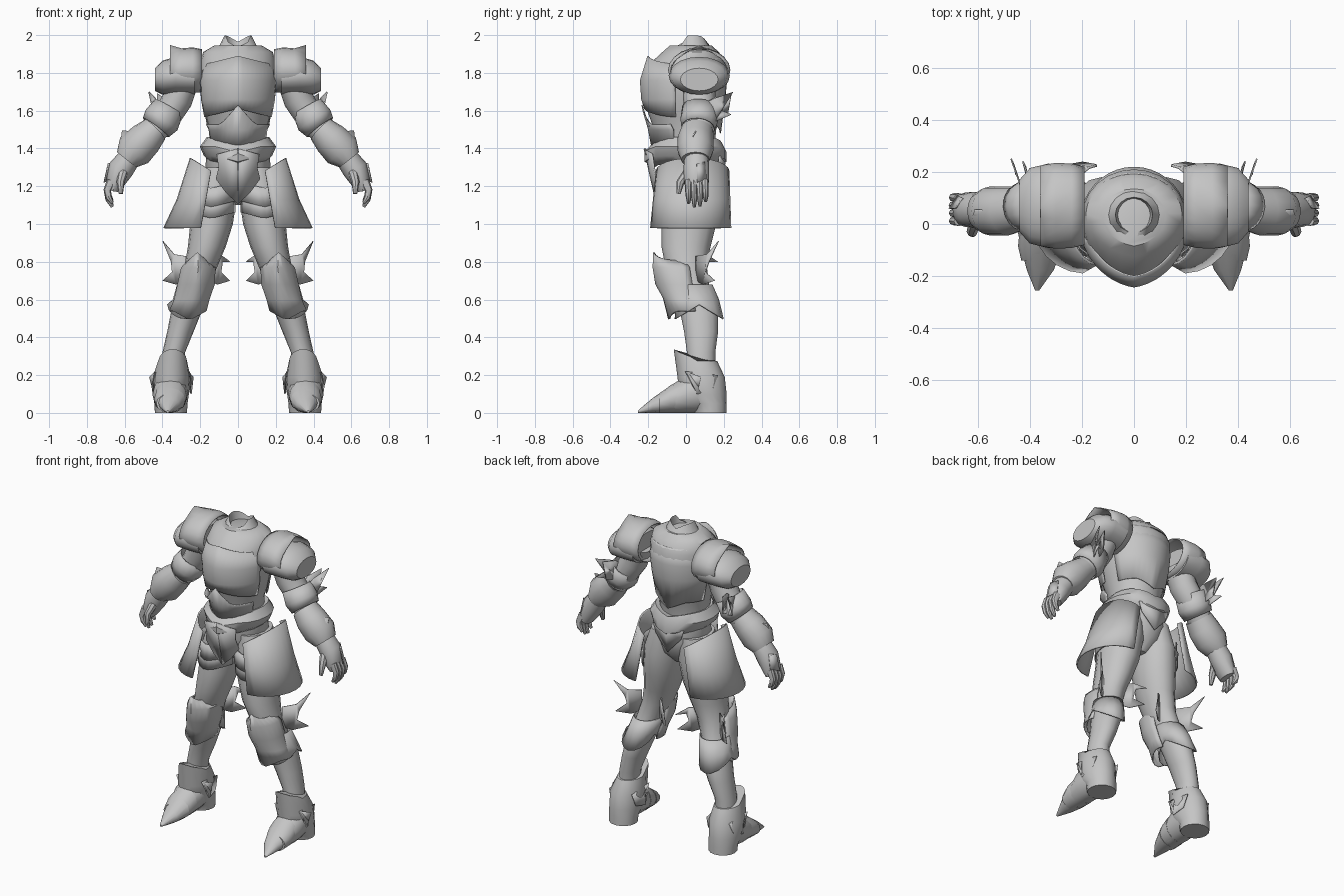
import bpy, bmesh, math
from mathutils import Vector

steel = bpy.data.materials.new("steel grey")
steel.diffuse_color = (0.56, 0.56, 0.56, 1)


def finish(bm, name, mirror, thick=0.0, angle=40):
    bmesh.ops.recalc_face_normals(bm, faces=bm.faces)
    me = bpy.data.meshes.new(name)
    bm.to_mesh(me)
    bm.free()
    ob = bpy.data.objects.new(name, me)
    bpy.context.collection.objects.link(ob)
    me.materials.append(steel)
    bpy.ops.object.select_all(action='DESELECT')
    ob.select_set(True)
    bpy.context.view_layer.objects.active = ob
    bpy.ops.object.shade_smooth_by_angle(angle=math.radians(angle))
    if thick:
        ob.modifiers.new("thickness", 'SOLIDIFY').thickness = thick
    if mirror:
        ob.modifiers.new("mirror", 'MIRROR')
    return ob


def loft(name, rings, axis=None, n=16, arc=None, caps=True, warp=None, mirror=True, thick=0.0):
    """Skin elliptical rings (x, y, z, ru, rv); each ring is square to the axis or to the path."""
    bm = bmesh.new()
    cs = [Vector(r[:3]) for r in rings]
    loops = []
    for i, r in enumerate(rings):
        t = Vector(axis) if axis else cs[min(i + 1, len(cs) - 1)] - cs[max(i - 1, 0)]
        t.normalize()
        v = Vector((0, 0, 1)) if abs(t.y) > 0.9 else Vector((0, 1, 0))
        v = (v - t * v.dot(t)).normalized()
        u = v.cross(t)
        a0, a1 = arc if arc else (-90, 270)
        loop = []
        for k in range(n + 1 if arc else n):
            a = math.radians(a0 + (a1 - a0) * k / n)
            p = cs[i] + u * math.cos(a) * r[3] + v * math.sin(a) * r[4]
            if warp:
                p = Vector(warp(p.x, p.y, p.z, i))
            loop.append(bm.verts.new(p))
        loops.append(loop)
    for A, B in zip(loops, loops[1:]):
        m = len(A)
        for k in range(m - 1 if arc else m):
            j = (k + 1) % m
            bm.faces.new((A[k], A[j], B[j], B[k]))
    if caps and not arc:
        bm.faces.new(loops[0])
        bm.faces.new(loops[-1])
    return finish(bm, name, mirror, thick)


def plate(name, pts, mirror=True, thick=0.006):
    bm = bmesh.new()
    bm.faces.new([bm.verts.new(p) for p in pts])
    bmesh.ops.triangulate(bm, faces=bm.faces[:])
    return finish(bm, name, mirror, thick)


Z = (0, 0, 1)


def tri(d, w):
    return max(0.0, 1 - abs(d) / w)


# Torso with a keeled chest
def keel(x, y, z, i):
    return (x, y - (0.03 * tri(x, 0.2) if y < 0 else 0), z)


loft("torso", [(0, .02, 1.40, .145, .13), (0, .01, 1.5, .15, .15), (0, .01, 1.58, .175, .178),
               (0, 0, 1.68, .198, .2), (0, .005, 1.76, .205, .207), (0, .025, 1.85, .2, .185),
               (0, .04, 1.91, .185, .135), (0, .04, 1.945, .125, .095)], Z, 24, warp=keel, mirror=False)
loft("breastplate", [(0, 0, 1.56, .185, .188), (0, 0, 1.66, .203, .203),
                     (0, 0, 1.76, .208, .21), (0, .02, 1.84, .19, .19)], Z, 20, (-165, -15),
     warp=lambda x, y, z, i: keel(x, y - .004, z + (.05 * tri(x, .2) if i in (0, 3) else 0), i),
     mirror=False, thick=.006)
loft("abdomen_plate", [(0, .01, 1.42, .15, .15), (0, .01, 1.5, .16, .165), (0, 0, 1.53, .175, .19)],
     Z, 16, (-160, -20), mirror=False, thick=.006,
     warp=lambda x, y, z, i: keel(x, y - .01, z + (.1 * tri(x, .09) if i == 2 else 0), i))
loft("back_plate", [(0, .01, 1.53, .172, .175), (0, 0, 1.68, .2, .21), (0, .005, 1.78, .208, .215),
                    (0, .03, 1.88, .19, .165)], Z, 16, (15, 165), mirror=False, thick=.006,
     warp=lambda x, y, z, i: (x, y, z - (.05 * tri(x, .1) if i == 0 else 0)))

# Flared collar around an open neck
loft("collar", [(0, .035, 1.91, .125, .11), (0, .035, 1.94, .1, .095), (0, .035, 1.965, .072, .068),
                (0, .035, 1.9, .055, .055)], Z, 16, mirror=False,
     warp=lambda x, y, z, i: (x, y, z + (.033 * min(1, abs(x) / .06) - (.03 if y < 0 else 0) if i == 2 else 0)))

# Belt, pelvis and front guard
loft("belt", [(0, .005, 1.33, .15, .15), (0, 0, 1.36, .18, .2), (0, 0, 1.41, .202, .2),
              (0, .01, 1.46, .165, .165), (0, .01, 1.45, .14, .13)], Z, 20, mirror=False,
     warp=lambda x, y, z, i: (x, y - (.02 * tri(x, .1) if y < 0 else -.015),
                              z - .03 * tri(x, .12)))
loft("pelvis", [(0, .03, 1.1, .04, .06), (0, .03, 1.17, .12, .13), (0, .03, 1.27, .175, .155),
                (0, .02, 1.4, .165, .145)], Z, 16, mirror=False)
plate("front_guard", [(0, -.215, 1.40), (.11, -.175, 1.37), (.1, -.165, 1.3), (.115, -.15, 1.24),
                      (.06, -.15, 1.165), (0, -.15, 1.11)], thick=.01)
plate("rear_guard", [(0, .215, 1.36), (.11, .18, 1.36), (.09, .18, 1.3), (0, .19, 1.2)], thick=.008)

# Side skirt panels, peaked at the hip
loft("skirt_panel", [(.14, .035, 1.28, .115, .195), (.165, .03, 1.13, .16, .205),
                     (.19, .025, .98, .205, .215)], Z, 12, (-88, 88), thick=.01,
     warp=lambda x, y, z, i: (x, y, z + (.07 * (x - .14) / .115 if i == 0 else 0)))

# Legs with layered thigh plates
loft("leg", [(.1, .03, 1.3, .09, .13), (.125, .03, 1.15, .12, .15), (.14, .015, 1.0, .113, .145),
             (.165, 0, .88, .1, .13), (.195, 0, .78, .088, .11), (.235, .03, .66, .078, .095),
             (.275, .07, .53, .08, .1), (.305, .08, .43, .07, .09), (.34, .08, .32, .06, .075),
             (.35, .08, .15, .06, .075)], Z)
for j, (x, z) in enumerate([(.125, 1.12), (.133, 1.06)]):
    loft(f"thigh_plate_{j + 1}", [(x, .025, z + .1, .128, .158), (x, .02, z, .128, .16)], Z, 14, (-160, 60),
         thick=.006, warp=lambda x, y, z, i: (x, y, z - .03 + .25 * abs(x - .14)))

# Knee guards, calf cuffs and knee fins
loft("knee_guard", [(.215, -.05, .80, .05, .11), (.21, -.035, .77, .092, .13), (.222, -.02, .68, .1, .128),
                    (.245, -.005, .6, .095, .105), (.265, .01, .54, .1, .1)], Z, 14, (-205, 25), thick=.008,
     warp=lambda x, y, z, i: (x, y - (.015 * tri(x - .22, .05) if y < 0 else 0),
                              z + (.05 * tri(x - .215, .06) if i == 0 else
                                   -.05 * tri(x - .255, .09) if i == 4 and y < 0 else 0)))
loft("calf_cuff", [(.235, .04, .68, .088, .1), (.255, .06, .6, .09, .115), (.275, .07, .54, .1, .13)],
     Z, 16, caps=False, thick=.006,
     warp=lambda x, y, z, i: (x, y, z - (.6 * abs(y - .07) - .035 if i == 2 else 0)))


def knee_fin(name, s, x0, xt):
    plate(name, [(x0, .05, .83), (x0 + s * .06, .11, .84), (xt, .17, .91 if s > 0 else .80),
                 (x0 + s * .075, .12, .80), (x0 + s * .07, .1, .745), (xt, .15, .70),
                 (x0 + s * .05, .09, .68), (x0, .05, .7)])


knee_fin("outer_knee_fin", 1, .28, .4)
knee_fin("inner_knee_fin", -1, .16, .045)

# Boots with a raised shin tongue and overlapping toe plates
loft("boot_shaft", [(.345, .06, .275, .075, .105), (.352, .08, .19, .1, .125), (.355, .09, .1, .095, .125),
                    (.355, .125, .05, .088, .09), (.355, .13, 0, .085, .085)], Z,
     warp=lambda x, y, z, i: (x, y - (.02 if i == 0 and y < 0 else 0),
                              z + (.6 * max(0, .06 - y) if i == 0 else 0)))
plate("ankle_flap", [(.44, .0, .22), (.465, .08, .19), (.452, .06, .1), (.44, .14, .12), (.43, .17, .2)])
plate("inner_ankle_flap", [(.262, .0, .22), (.235, .08, .19), (.25, .06, .1), (.262, .14, .12), (.27, .17, .2)])
for j, (y0, y1, h0, h1, w0, w1) in enumerate([(.08, -.08, .12, .066, .09, .078),
                                               (-.03, -.14, .088, .05, .085, .068),
                                               (-.10, -.255, .066, .006, .077, .008)]):
    ym = (y0 + y1) / 2
    loft(f"toe_plate_{j + 1}", [(.355, y0, h0, w0, h0),
                                (.36, ym, (h0 + h1) / 2 + .003, (w0 + w1) / 2 + .009, (h0 + h1) / 2 + .003),
                                (.358 + .007 * j, y1, h1, w1, h1)], (0, -1, 0), 12)

# Shoulder pads: inner plate with a raised point, outer plate below it
loft("inner_pauldron", [(.19, .07, 1.81, .115, .15), (.24, .07, 1.815, .12, .162),
                        (.30, .07, 1.815, .115, .165), (.36, .07, 1.81, .108, .155)], (1, 0, 0), 20, caps=False,
     thick=.006, warp=lambda x, y, z, i: (x, y, z + (.03 * tri(y - .07, .08) if i == 3 and z > 1.8 else 0)))
loft("outer_pauldron", [(.23, .07, 1.775, .09, .15), (.33, .07, 1.785, .1, .162), (.40, .07, 1.775, .09, .145),
                        (.44, .07, 1.765, .06, .1)], (1, 0, 0), 20)

# Arms, elbow guards and elbow fins
loft("arm", [(.27, .07, 1.78, .07, .09), (.32, .07, 1.66, .08, .085), (.37, .08, 1.58, .075, .08),
             (.43, .07, 1.51, .07, .075), (.5, .05, 1.43, .075, .08), (.56, .05, 1.37, .06, .065),
             (.6, .055, 1.31, .045, .06)])
loft("elbow_guard", [(.365, .075, 1.62, .085, .095), (.405, .07, 1.55, .1, .1),
                     (.435, .065, 1.51, .085, .09)], caps=False, thick=.006)
plate("elbow_fin", [(.43, .1, 1.64), (.44, .15, 1.665), (.475, .25, 1.70), (.45, .19, 1.64),
                    (.45, .19, 1.60), (.47, .24, 1.58), (.44, .15, 1.54), (.43, .1, 1.56)])
plate("inner_elbow_fin", [(.39, .1, 1.64), (.4, .15, 1.67), (.43, .24, 1.69), (.41, .18, 1.63),
                          (.41, .18, 1.60), (.42, .22, 1.57), (.4, .13, 1.54)])
loft("forearm_guard", [(.44, .06, 1.50, .075, .085), (.49, .05, 1.45, .092, .095),
                       (.55, .05, 1.39, .1, .095), (.59, .05, 1.34, .065, .075)])
plate("forearm_crest", [(.52, .05, 1.49), (.615, .05, 1.495), (.62, .0, 1.40), (.56, -.02, 1.40)])

# Gauntlets: hand, knuckle spike, fingers, thumb
loft("hand", [(.575, .055, 1.35, .06, .065), (.62, .055, 1.29, .068, .068), (.65, .055, 1.22, .05, .066),
              (.66, .06, 1.18, .03, .055)], n=12)
plate("knuckle_plate", [(.66, .1, 1.33), (.69, .06, 1.32), (.712, .06, 1.22), (.68, .11, 1.24)])
for j in range(4):
    y, d = .01 + .03 * j, (.02, 0, .005, .03)[j]
    loft(f"finger_{j + 1}", [(.67, y, 1.23, .024, .018), (.692, y + .002, 1.18, .02, .017),
                             (.685, y + .004, 1.13 + d * .6, .017, .015),
                             (.665, y + .004, 1.09 + d, .008, .008)], n=8)
loft("thumb", [(.61, .01, 1.27, .026, .028), (.622, -.03, 1.22, .021, .021),
               (.62, -.04, 1.16, .011, .011)], n=8)
